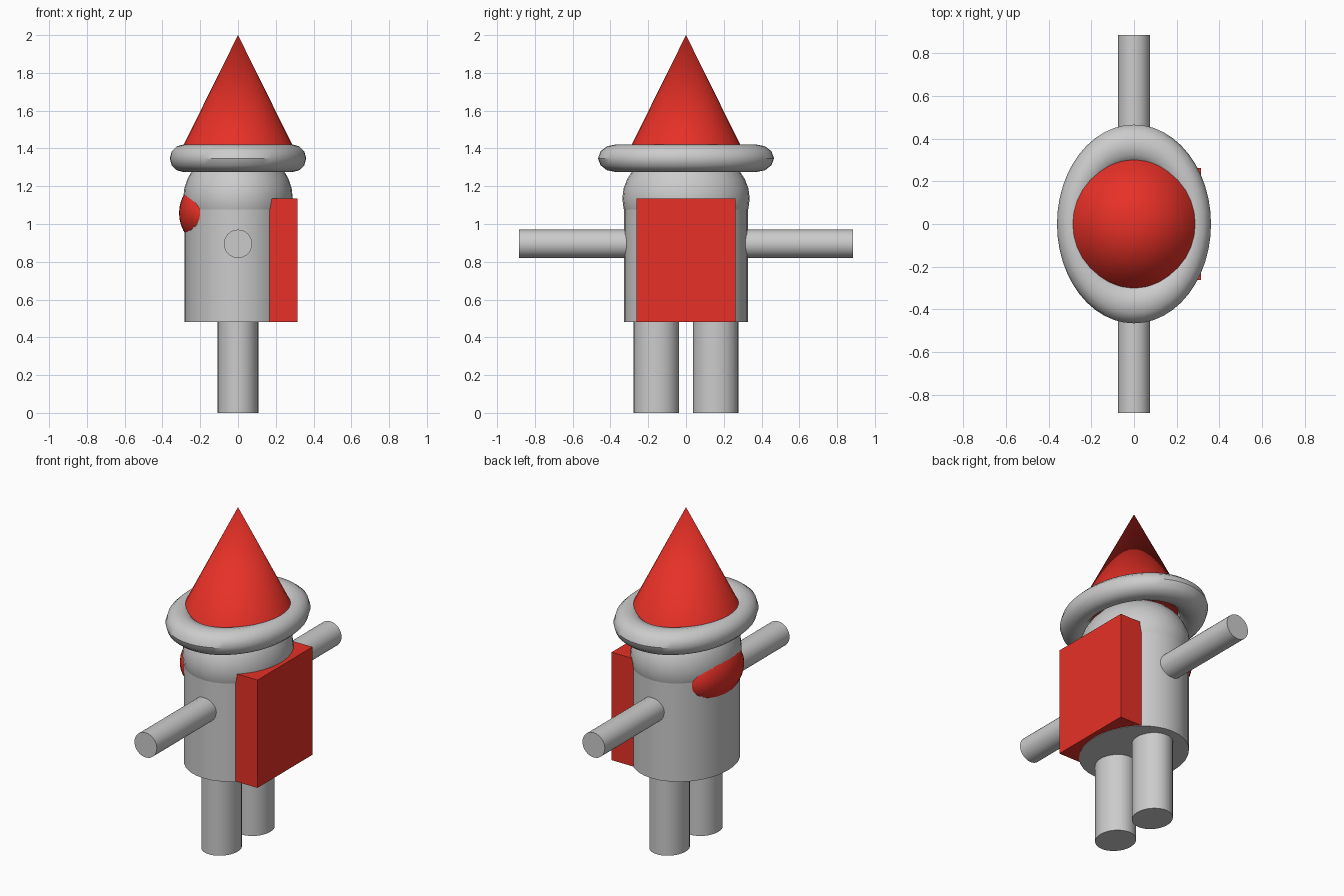
import bpy, math

if "Cube" in bpy.data.objects:
    bpy.data.objects.remove(bpy.data.objects["Cube"])


def material(name, rgb):
    m = bpy.data.materials.new(name)
    m.diffuse_color = (*rgb, 1)
    m.use_nodes = True
    m.node_tree.nodes["Principled BSDF"].inputs["Base Color"].default_value = m.diffuse_color
    return m


GREY = material("grey", (0.6, 0.6, 0.6))
RED = material("red", (0.8, 0.03, 0.02))


def finish(name, mat, scale=(1, 1, 1)):
    ob = bpy.context.object
    ob.name = name
    ob.scale = scale
    ob.data.materials.append(mat)
    bpy.ops.object.transform_apply(location=False, rotation=True, scale=True)
    return ob


def tube(name, mat, loc, rx, ry, depth):
    bpy.ops.mesh.primitive_cylinder_add(vertices=32, radius=1, depth=depth, location=loc)
    return finish(name, mat, (rx, ry, 1))


def ellipsoid(name, mat, loc, radii):
    bpy.ops.mesh.primitive_uv_sphere_add(segments=32, ring_count=16, radius=1, location=loc)
    return finish(name, mat, radii)


# Oval torso and domed head
tube("torso", GREY, (0, 0, 0.785), 0.283, 0.328, 0.61)
ellipsoid("head", GREY, (0, 0, 1.135), (0.29, 0.337, 0.27))

# Legs and outstretched arms, one per side
for side, word in ((-1, "left"), (1, "right")):
    tube(word + "_leg", GREY, (0, side * 0.157, 0.25), 0.108, 0.12, 0.5)
    bpy.ops.mesh.primitive_cylinder_add(vertices=32, radius=0.075, depth=0.635,
                                        location=(0, side * 0.5675, 0.895),
                                        rotation=(math.pi / 2, 0, 0))
    finish(word + "_arm", GREY)

# Backpack on the +x side
bpy.ops.mesh.primitive_cube_add(size=1, location=(0.2075, 0, 0.809))
finish("backpack", RED, (0.215, 0.526, 0.654))

# Bulging visor on the -x side
ellipsoid("visor", RED, (-0.18, 0, 1.058), (0.132, 0.235, 0.165))

# Hat: oval rolled brim and pointed cone
bpy.ops.mesh.primitive_torus_add(major_segments=48, minor_segments=12,
                                 major_radius=0.288, minor_radius=0.073,
                                 location=(0, 0, 1.348))
finish("hat_brim", GREY, (1, 1.29, 1))
bpy.ops.mesh.primitive_cone_add(vertices=32, radius1=0.322, radius2=0, depth=0.65,
                                location=(0, 0, 1.675))
finish("hat_cone", RED)

# Smooth rounded surfaces, keep hard edges
for ob in bpy.data.objects:
    bpy.ops.object.select_all(action='DESELECT')
    ob.select_set(True)
    bpy.context.view_layer.objects.active = ob
    if ob.name != "backpack":
        bpy.ops.object.shade_smooth_by_angle(angle=math.radians(35))
